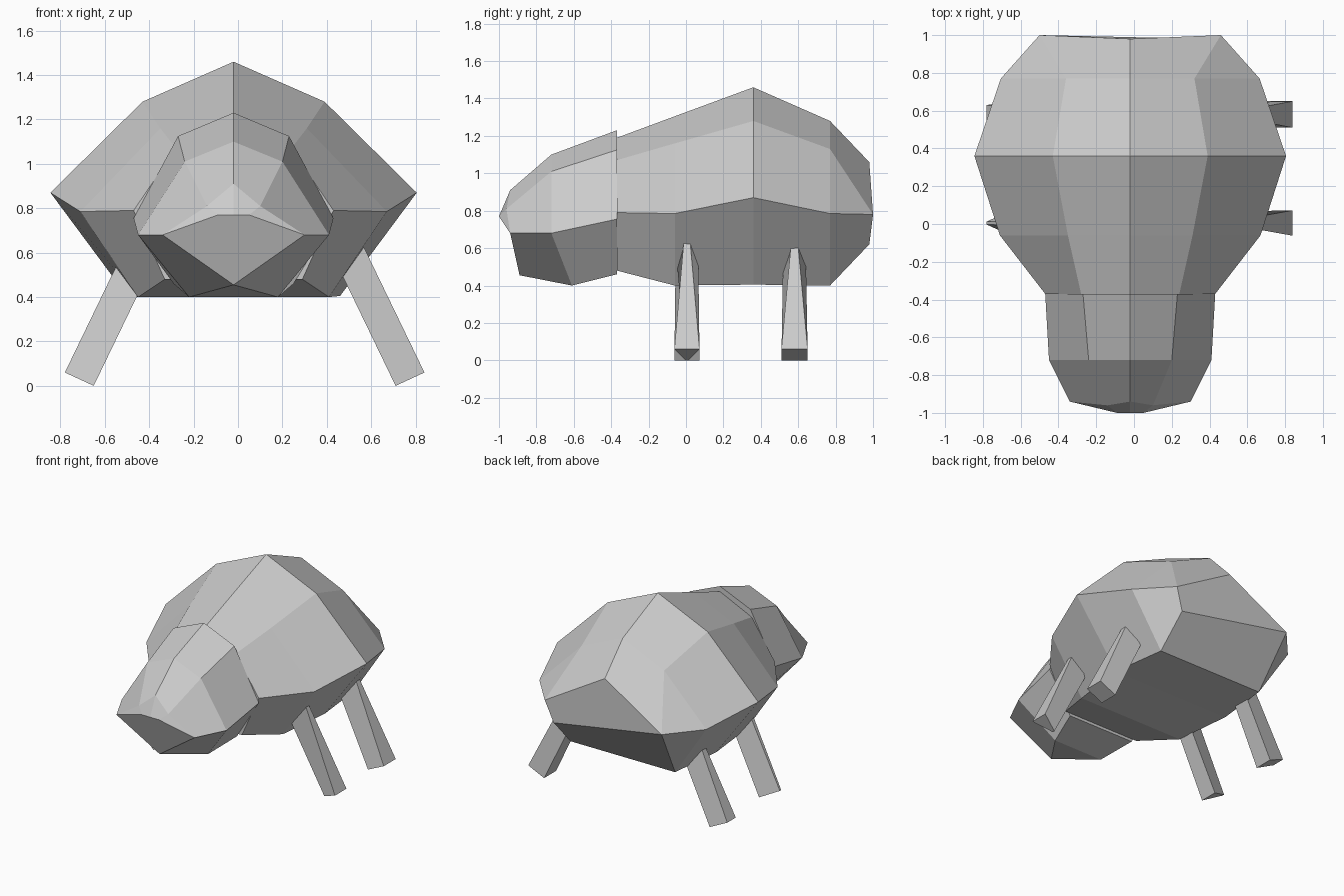
import bpy, bmesh

cube = bpy.data.objects.get("Cube")
if cube:
    bpy.data.objects.remove(cube, do_unlink=True)

grey = bpy.data.materials.new("plain grey")
grey.use_nodes = True
colour = (0.6, 0.6, 0.6, 1)
grey.diffuse_color = colour
for node in grey.node_tree.nodes:
    if node.type == 'BSDF_PRINCIPLED':
        node.inputs["Base Color"].default_value = colour


def ring(top, shoulder, side, low, cx=-0.02):
    """Closed seven-point section, mirrored about cx; low is the belly corner."""
    half = [shoulder, side, low]
    pts = [(cx, *top)]
    pts += [(cx + x, y, z) for x, y, z in half]
    pts += [(cx - x, y, z) for x, y, z in reversed(half)]
    return pts


def loft(name, rings):
    """Skin a list of equal-length rings and cap both ends."""
    bm = bmesh.new()
    loops = [[bm.verts.new(p) for p in r] for r in rings]
    n = len(loops[0])
    for a, b in zip(loops, loops[1:]):
        for i in range(n):
            j = (i + 1) % n
            bm.faces.new((a[i], a[j], b[j], b[i]))
    bm.faces.new(loops[0])
    bm.faces.new(loops[-1])
    bmesh.ops.remove_doubles(bm, verts=bm.verts[:], dist=0.0005)
    bmesh.ops.recalc_face_normals(bm, faces=bm.faces[:])
    mesh = bpy.data.meshes.new(name)
    bm.to_mesh(mesh)
    bm.free()
    mesh.materials.append(grey)
    obj = bpy.data.objects.new(name, mesh)
    bpy.context.collection.objects.link(obj)
    return obj


# Body: domed back, flat belly, lopsided rump corner
rump = ring((0.98, 1.06), (0.48, 1.0, 0.78), (0.48, 1.0, 0.78), (0.42, 0.98, 0.62))
rump[4] = rump[5]
loft("body", [
    ring((-0.37, 1.19), (0.26, -0.37, 1.07), (0.45, -0.37, 0.79), (0.31, -0.37, 0.48)),
    ring((-0.06, 1.305), (0.33, -0.06, 1.16), (0.69, -0.06, 0.785), (0.43, -0.06, 0.40)),
    ring((0.36, 1.46), (0.41, 0.36, 1.28), (0.825, 0.36, 0.87), (0.48, 0.36, 0.405)),
    ring((0.77, 1.28), (0.34, 0.77, 1.13), (0.685, 0.77, 0.785), (0.43, 0.77, 0.40)),
    rump,
])

# Head: brow, muzzle and a single chin point
cheek, chin = (0.32, -0.94, 0.68), (0, -0.89, 0.455)
loft("head", [
    ring((-0.37, 1.23), (0.25, -0.37, 1.125), (0.45, -0.37, 0.755), (0.27, -0.37, 0.46)),
    ring((-0.72, 1.10), (0.22, -0.72, 1.01), (0.43, -0.72, 0.68), (0.20, -0.61, 0.40)),
    ring((-0.94, 0.91), (0.12, -0.96, 0.81), cheek, chin),
    ring((-1.0, 0.77), (0.07, -1.0, 0.77), cheek, chin),
])


# Legs: splayed bars whose outer face narrows upward
def leg(name, side, y, outer, inner):
    def section(xo, zo, xi, zi, wo, wi):
        return [(0.03 + side * xo, y - wo, zo), (0.03 + side * xo, y + wo, zo),
                (0.03 + side * xi, y + wi, zi), (0.03 + side * xi, y - wi, zi)]
    loft(name, [section(0.81, 0.06, 0.68, 0.0, outer, inner),
                section(0.52, 0.66, 0.39, 0.60, 0.015, 0.06)])


leg("front_left_leg", 1, 0.005, 0.067, 0.008)
leg("back_left_leg", 1, 0.58, 0.07, 0.07)
leg("front_right_leg", -1, 0.005, 0.008, 0.067)
leg("back_right_leg", -1, 0.58, 0.05, 0.07)
